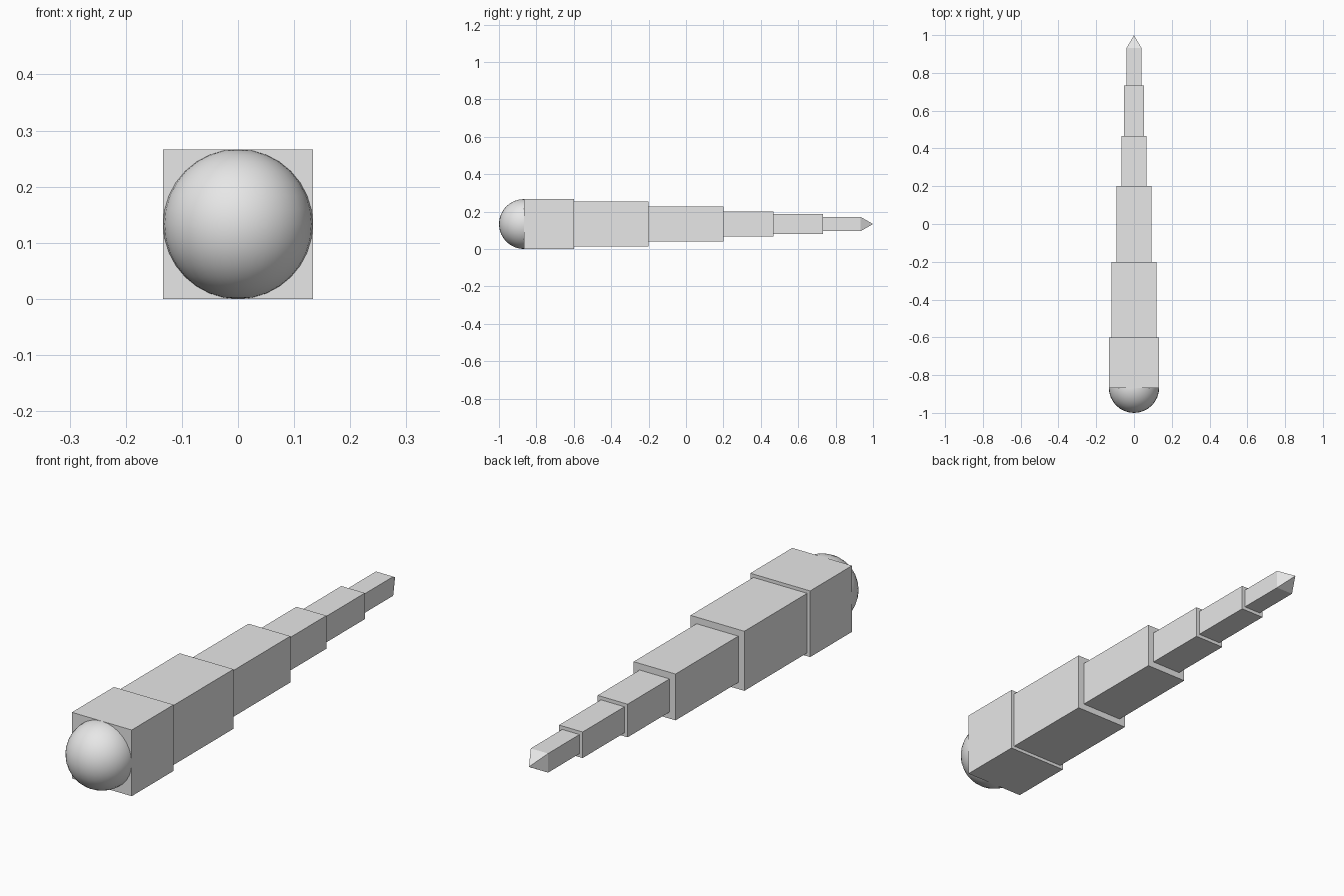
import bpy
import bmesh
import math
from mathutils import Matrix

cube = bpy.data.objects.get("Cube")
if cube:
    bpy.data.objects.remove(cube, do_unlink=True)

MID = 2 / 15  # height of the long axis

grey = bpy.data.materials.new("light_grey")
grey.use_nodes = True
grey.diffuse_color = (0.8, 0.8, 0.8, 1)
grey.node_tree.nodes["Principled BSDF"].inputs["Base Color"].default_value = (0.8, 0.8, 0.8, 1)


def add_object(name, bm):
    mesh = bpy.data.meshes.new(name)
    bmesh.ops.recalc_face_normals(bm, faces=bm.faces)
    bm.to_mesh(mesh)
    bm.free()
    mesh.materials.append(grey)
    obj = bpy.data.objects.new(name, mesh)
    bpy.context.collection.objects.link(obj)
    return obj


def square_block(name, y0, y1, half):
    bm = bmesh.new()
    place = Matrix.Translation((0, (y0 + y1) / 2, MID))
    size = Matrix.Diagonal((2 * half, y1 - y0, 2 * half, 1))
    bmesh.ops.create_cube(bm, size=1, matrix=place @ size)
    return add_object(name, bm)


# Stepped square body, tapering toward the back: start, end, half width
sections = [
    ("head_block", -0.867, -0.6, 0.1333),
    ("body_section_1", -0.6, -0.2, 0.12),
    ("body_section_2", -0.2, 0.2, 0.0933),
    ("tail_section_1", 0.2, 0.467, 0.0667),
    ("tail_section_2", 0.467, 0.733, 0.0525),
    ("tail_section_3", 0.733, 0.933, 0.0385),
]
for section in sections:
    square_block(*section)

# Pyramid point at the back
bm = bmesh.new()
half, y_base, y_tip = 0.0385, 0.933, 1.0
ring = [bm.verts.new((sx * half, y_base, MID + sz * half))
        for sx, sz in ((-1, -1), (1, -1), (1, 1), (-1, 1))]
tip = bm.verts.new((0, y_tip, MID))
bm.faces.new(ring)
for i in range(4):
    bm.faces.new((ring[i], ring[(i + 1) % 4], tip))
add_object("tail_tip", bm)

# Smooth ball set into the front face
bm = bmesh.new()
bmesh.ops.create_uvsphere(bm, u_segments=32, v_segments=16, radius=0.1333,
                          matrix=Matrix.Translation((0, -0.8667, MID)))
ball = add_object("front_ball", bm)
for poly in ball.data.polygons:
    poly.use_smooth = True
